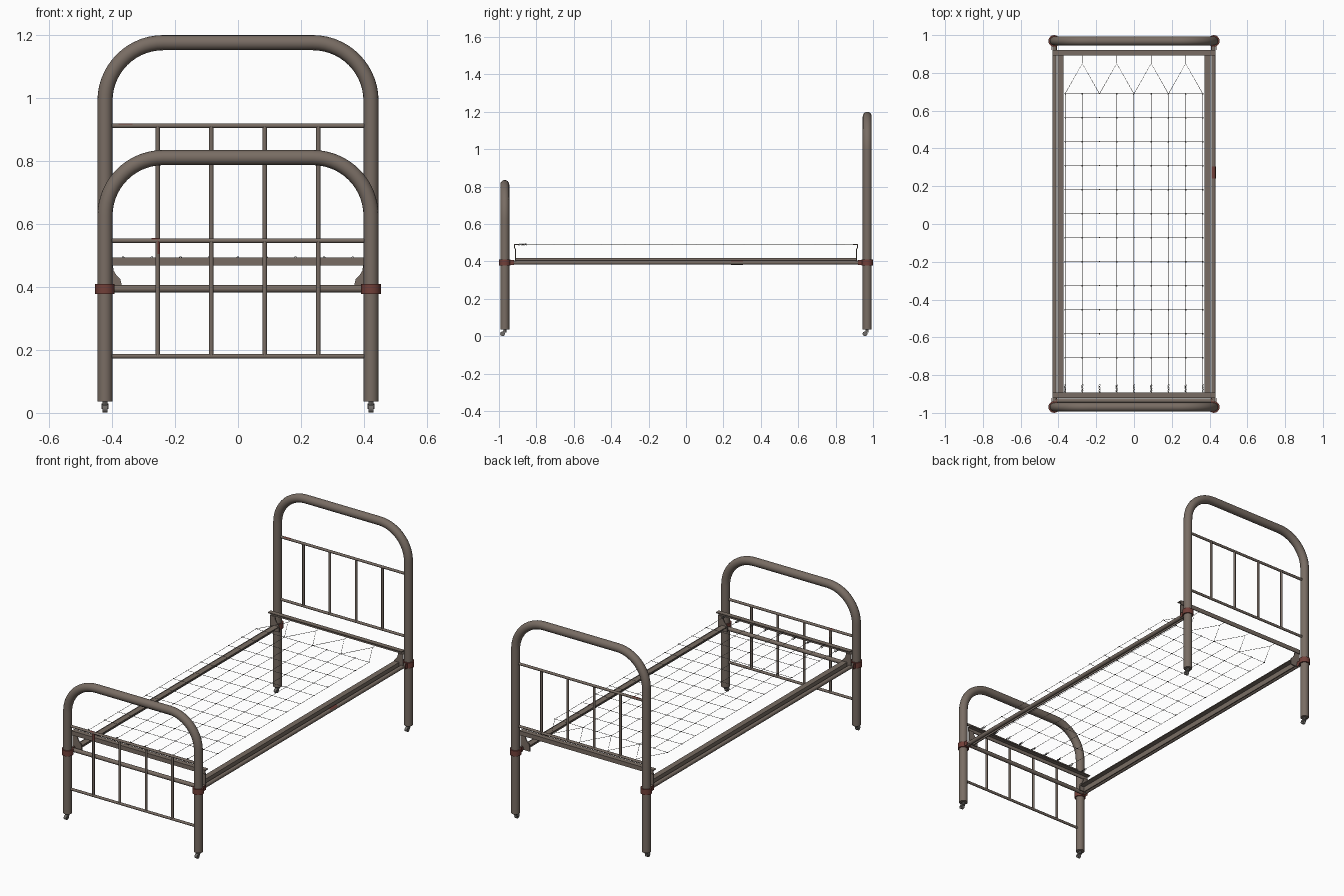
import bpy, bmesh, math
from mathutils import Vector

if "Cube" in bpy.data.objects:
    bpy.data.objects.remove(bpy.data.objects["Cube"])


def material(name, rgb):
    m = bpy.data.materials.new(name)
    m.diffuse_color = (*rgb, 1)
    m.use_nodes = True
    m.node_tree.nodes["Principled BSDF"].inputs["Base Color"].default_value = m.diffuse_color
    return m


PAINT = material("grey brown paint", (0.19, 0.152, 0.126))
RUST = material("rust red", (0.165, 0.05, 0.04))
STEEL = material("steel grey", (0.16, 0.15, 0.14))


def finish(obj, mat, smooth=True):
    obj.data.materials.clear()
    obj.data.materials.append(mat)
    if smooth:
        bpy.ops.object.select_all(action='DESELECT')
        obj.select_set(True)
        bpy.context.view_layer.objects.active = obj
        bpy.ops.object.shade_smooth_by_angle(angle=math.radians(40))
    return obj


def tubes(name, paths, r, mat, res=4, cyclic=False):
    """Bevelled poly curves, converted to one mesh object."""
    cu = bpy.data.curves.new(name, 'CURVE')
    cu.dimensions = '3D'
    cu.bevel_depth, cu.bevel_resolution, cu.use_fill_caps = r, res, True
    for pts in paths:
        sp = cu.splines.new('POLY')
        sp.points.add(len(pts) - 1)
        for p, co in zip(sp.points, pts):
            p.co = (*co, 1)
        sp.use_cyclic_u = cyclic
    tmp = bpy.data.objects.new(name + "_curve", cu)
    bpy.context.collection.objects.link(tmp)
    me = bpy.data.meshes.new_from_object(tmp.evaluated_get(bpy.context.evaluated_depsgraph_get()))
    bpy.data.objects.remove(tmp)
    obj = bpy.data.objects.new(name, me)
    bpy.context.collection.objects.link(obj)
    return finish(obj, mat, res > 0)


def prism(name, profile, a, depth, mat, axis='y'):
    """Extrude a 2D (x, z) profile along y, or a (y, z) profile along x."""
    bm = bmesh.new()
    at = (lambda u, v: (u, a, v)) if axis == 'y' else (lambda u, v: (a, u, v))
    f = bm.faces.new([bm.verts.new(at(u, v)) for u, v in profile])
    ext = bmesh.ops.extrude_face_region(bm, geom=[f])
    d = Vector((0, depth, 0)) if axis == 'y' else Vector((depth, 0, 0))
    bmesh.ops.translate(bm, vec=d, verts=[v for v in ext['geom'] if isinstance(v, bmesh.types.BMVert)])
    bmesh.ops.recalc_face_normals(bm, faces=bm.faces)
    me = bpy.data.meshes.new(name)
    bm.to_mesh(me)
    bm.free()
    obj = bpy.data.objects.new(name, me)
    bpy.context.collection.objects.link(obj)
    return finish(obj, mat, False)


def paint_faces(obj, mat, rule):
    """Give the faces that pass the rule a second material."""
    obj.data.materials.append(mat)
    for p in obj.data.polygons:
        if rule(p):
            p.material_index = 1


PX, PY, R = 0.4225, 0.969, 0.024
BAR_X = (-0.255, -0.085, 0.085, 0.255)


def hoop(name, y, top, corner):
    """Bent tube that forms both posts and the rounded top."""
    zt, n = top - R, 14
    arc = [(PX - corner + corner * math.cos(t), y, zt - corner + corner * math.sin(t))
           for t in (math.pi / 2 * i / n for i in range(n + 1))]
    pts = [(PX, y, 0.036)] + arc + [(-p[0], y, p[2]) for p in reversed(arc)] + [(-PX, y, 0.036)]
    tubes(name, [pts], R, PAINT, 6)


# head and foot hoops with their bars
hoop("headboard_hoop", PY, 1.20, 0.185)
hoop("footboard_hoop", -PY, 0.835, 0.185)
for name, y, lo, hi in (("headboard", PY, 0.547, 0.912), ("footboard", -PY, 0.18, 0.547)):
    tubes(name + "_cross_bars", [[(-PX, y, z), (PX, y, z)] for z in (lo, hi)], 0.0075, PAINT)
    tubes(name + "_upright_bars", [[(x, y, lo), (x, y, hi)] for x in BAR_X], 0.007, PAINT)

# clamps, casters and corner brackets
for sx in (-1, 1):
    for sy in (-1, 1):
        x, y = sx * PX, sy * PY
        tubes("post_clamp", [[(x, y, 0.378), (x, y, 0.41)]], 0.031, RUST, 6)
        for s in (-1, 1):
            prism("clamp_cheek", [(x + s * u, v) for u, v in (
                (0.011, 0.38), (0.014, 0.38), (0.014, 0.408), (0.011, 0.408))], sy * 0.92, sy * 0.03, RUST)
        tubes("caster_stem", [[(x, y, 0.04), (x, y, 0.02)]], 0.008, STEEL, 2)
        wy = y - 0.012
        tubes("caster_wheel", [[(x - 0.008, wy, 0.013), (x + 0.008, wy, 0.013)]], 0.013, STEEL, 3)
        for s in (-1, 1):
            prism("caster_fork", [(y - 0.018, 0.012), (y - 0.006, 0.012), (y + 0.008, 0.03), (y - 0.008, 0.03)],
                  x + s * 0.0085, s * 0.002, STEEL, 'x')
        prism("corner_bracket", [(sx * u, v) for u, v in (
            (0.43, 0.385), (0.37, 0.385), (0.37, 0.41), (0.374, 0.425), (0.386, 0.437),
            (0.395, 0.452), (0.398, 0.47), (0.43, 0.47))], sy * 0.908, sy * 0.006, PAINT)

# side rails: outer tube and inner angle iron
for sx in (-1, 1):
    tubes("side_rail_tube", [[(sx * 0.421, -0.945, 0.394), (sx * 0.421, 0.945, 0.394)]], 0.0115, PAINT)
    prism("side_rail_angle", [(sx * u, v) for u, v in (
        (0.372, 0.418), (0.405, 0.418), (0.405, 0.383), (0.4, 0.383), (0.4, 0.413), (0.372, 0.413))],
        -0.908, 1.816, PAINT)
tubes("foot_frame_tube", [[(-0.421, -0.935, 0.394), (0.421, -0.935, 0.394)]], 0.0115, PAINT)

# raised angle irons carrying the springs at both ends
for sy in (-1, 1):
    prism("end_angle_iron", [(sy * u, v) for u, v in (
        (0.892, 0.493), (0.92, 0.493), (0.92, 0.468), (0.915, 0.468), (0.915, 0.488), (0.892, 0.488))],
        -0.432, 0.864, PAINT, 'x')

# rusty sleeves: paint with rust only on the side that shows it
rail = tubes("worn_patch_rail", [[(0.421, 0.24, 0.394), (0.421, 0.305, 0.394)]], 0.0119, PAINT)
paint_faces(rail, RUST, lambda p: p.normal.z > 0.3 and abs(p.normal.y) < 0.5)
head = tubes("worn_patch_head_bar", [[(-0.38, PY, 0.912), (-0.335, PY, 0.912)]], 0.0078, PAINT)
paint_faces(head, RUST, lambda p: p.normal.z > 0.3)
foot = tubes("worn_patch_foot_bar", [[(-0.275, -PY, 0.547), (-0.25, -PY, 0.547)],
                                     [(-0.255, -PY, 0.505), (-0.255, -PY, 0.547)]], 0.0078, PAINT)
paint_faces(foot, RUST, lambda p: p.normal.x > 0.2 or p.normal.z > 0.5)

# wire mesh with link rings and end springs
Z = 0.491
xs = [-0.365 + 0.0912 * i for i in range(9)]
ys = [-0.708 + 0.127 * i for i in range(12)]
tubes("mesh_cross_wires", [[(xs[0], y, Z), (xs[-1], y, Z)] for y in ys], 0.0012, STEEL, 0)
tubes("mesh_long_wires", [[(x, ys[0], Z), (x, ys[-1], Z)] for x in xs], 0.0012, STEEL, 0)
tubes("mesh_link_rings", [[(x + 0.004 * math.cos(t), y + 0.004 * math.sin(t), Z + 0.001)
                           for t in (math.pi / 3 * k for k in range(6))] for x in xs for y in ys],
      0.001, STEEL, 0, True)
tubes("foot_springs", [[(x, ys[0], Z), (x, -0.9, Z)] for x in xs], 0.0012, STEEL, 0)
tubes("foot_spring_coils", [[(x + 0.005 * math.cos(k * 1.05), -0.85 - 0.0011 * k, Z + 0.005 * math.sin(k * 1.05))
                             for k in range(42)] for x in xs], 0.001, STEEL, 0)
tubes("head_springs", [[(xs[i - 1], ys[-1], Z), (xs[i], 0.85, Z), (xs[i + 1], ys[-1], Z)] for i in (1, 3, 5, 7)]
      + [[(xs[i], 0.85, Z), (xs[i], 0.9, Z)] for i in (1, 3, 5, 7)], 0.0012, STEEL, 0)
